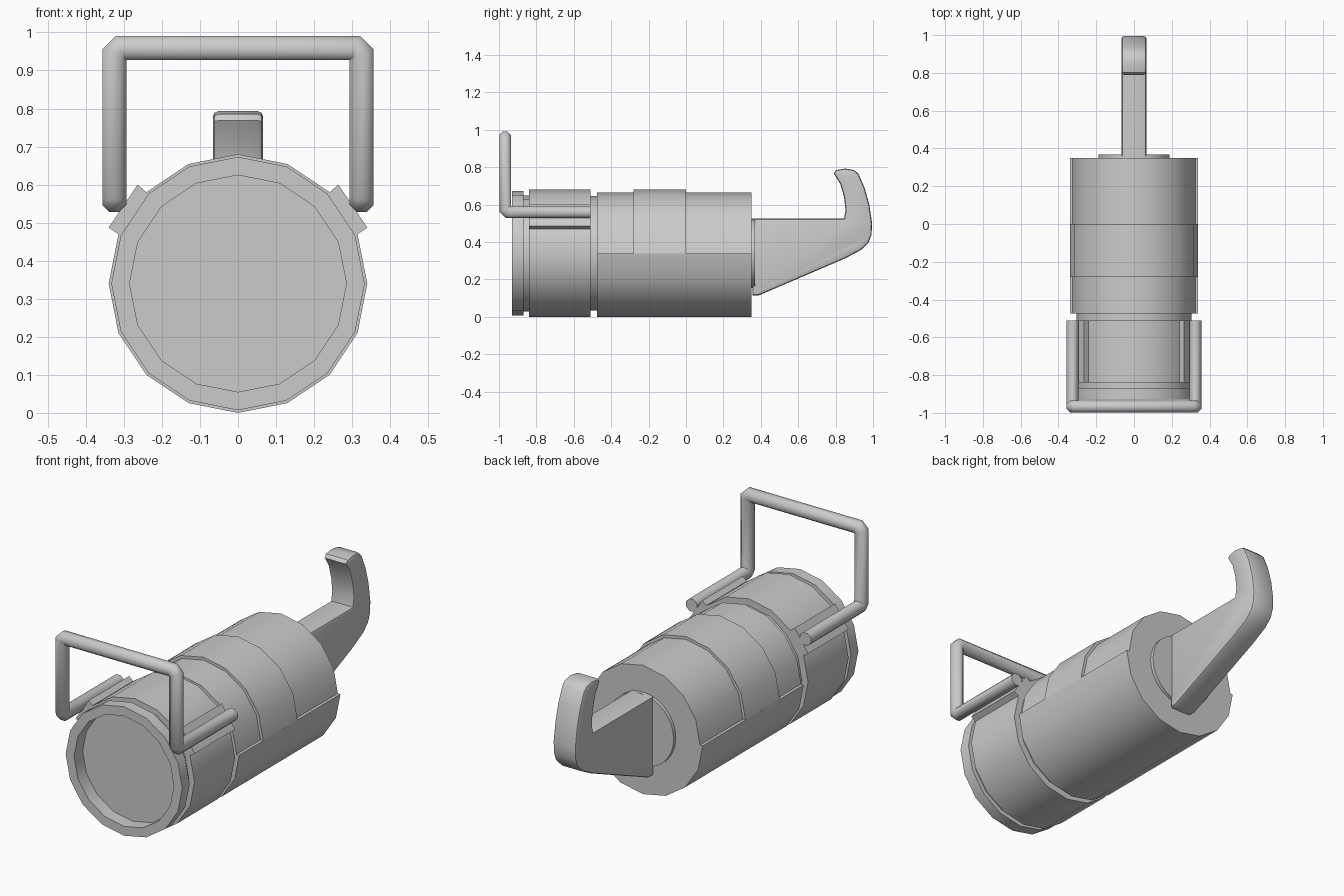
import bpy, bmesh
from math import sin, cos, pi, radians
from mathutils import Vector

if "Cube" in bpy.data.objects:
    bpy.data.objects.remove(bpy.data.objects["Cube"])

CZ = 0.34  # height of the barrel axis


def finish(ob, angle=30):
    bpy.ops.object.select_all(action='DESELECT')
    ob.select_set(True)
    bpy.context.view_layer.objects.active = ob
    bpy.ops.object.shade_smooth_by_angle(angle=radians(angle))


def skin_rings(name, rings, angle=30):
    """Bridge closed rings of points and cap both ends."""
    bm = bmesh.new()
    loops = [[bm.verts.new(p) for p in r] for r in rings]
    n = len(loops[0])
    for a, b in zip(loops, loops[1:]):
        for i in range(n):
            j = (i + 1) % n
            bm.faces.new((a[i], a[j], b[j], b[i]))
    bm.faces.new(loops[0])
    bm.faces.new(loops[-1])
    bmesh.ops.recalc_face_normals(bm, faces=bm.faces)
    me = bpy.data.meshes.new(name)
    bm.to_mesh(me)
    bm.free()
    ob = bpy.data.objects.new(name, me)
    bpy.context.collection.objects.link(ob)
    finish(ob, angle)
    return ob


def circle(y, r, n=16):
    return [(r * cos(2 * pi * i / n), y, CZ + r * sin(2 * pi * i / n)) for i in range(n)]


def prism(name, xz, y0, y1):
    return skin_rings(name, [[(x, y, z) for x, z in xz] for y in (y0, y1)])


# Front tube with recessed face and grooves
profile = [(-.86, .285), (-.93, .285), (-.93, .333), (-.87, .333), (-.87, .31),
           (-.84, .31), (-.84, .34), (-.51, .34), (-.51, .305), (-.475, .305)]
skin_rings("front_tube", [circle(y, r) for y, r in profile])


# Rear barrel: full lower half, thinner upper half outside the middle band
def barrel_section(r_top):
    pts = [(r_top * cos(pi * i / 8), CZ + r_top * sin(pi * i / 8)) for i in range(9)]
    return pts + [(.34 * cos(pi * i / 8), CZ + .34 * sin(pi * i / 8)) for i in range(8, 17)]


thin, full = barrel_section(.325), barrel_section(.3399)
stations = [(-.475, thin), (-.28, thin), (-.28, full), (0, full), (0, thin), (.35, thin)]
skin_rings("rear_barrel", [[(x, y, z) for x, z in s] for y, s in stations])

# Rail blocks that hold the handle arms
for side, label in ((-1, "left"), (1, "right")):
    block = [(.235, .575), (.264, .6), (.34, .487), (.31, .467)]
    prism("rail_" + label, [(side * x, z) for x, z in block], -.84, -.51)

# Wire handle: octagonal section swept along a path with clipped corners
half = [Vector(p) for p in ((.325, -.51, .559), (.325, -.967, .559), (.325, -.967, .959))]
corners = half + [Vector((-p.x, p.y, p.z)) for p in reversed(half)]
path = [corners[0]]
for a, b, c in zip(corners, corners[1:], corners[2:]):
    path += [b + (a - b).normalized() * .016, b + (c - b).normalized() * .016]
path.append(corners[-1])
ring = [path[0] + Vector((.034 * cos(pi * (i + .5) / 4), 0, .034 * sin(pi * (i + .5) / 4)))
        for i in range(8)]
rings = [ring]
for k in range(1, len(path)):
    d = (path[k] - path[k - 1]).normalized()
    nxt = (path[k + 1] - path[k]).normalized() if k + 1 < len(path) else d
    nrm = (d + nxt).normalized()
    ring = [p + d * ((path[k] - p).dot(nrm) / d.dot(nrm)) for p in ring]
    rings.append(ring)
skin_rings("wire_handle", rings, 50)

# Round mounting plate at the back
skin_rings("hook_plate", [circle(.345, .187, 32), circle(.368, .187, 32)])

# Hook with braced arm: side outline with a triangular opening
outline = [(.355, .525), (.845, .525), (.853, .57), (.845, .64), (.825, .71), (.79, .768),
           (.803, .785), (.85, .793), (.9, .785), (.922, .765), (.955, .69), (.98, .6),
           (.995, .5), (.992, .44), (.975, .395), (.935, .357), (.85, .312),
           (.39, .115), (.355, .115)]
opening = [(.382, .368), (.382, .182), (.84, .368)]
cu = bpy.data.curves.new("hook", 'CURVE')
cu.dimensions = '2D'
cu.fill_mode = 'BOTH'
for pts in (outline, opening):
    sp = cu.splines.new('POLY')
    sp.points.add(len(pts) - 1)
    for p, (y, z) in zip(sp.points, pts):
        p.co = (y, z, 0, 1)
    sp.use_cyclic_u = True
cu.extrude = .052
cu.bevel_depth = .014
cu.bevel_resolution = 1
cu.offset = -.014
hook = bpy.data.objects.new("hook", cu)
hook.rotation_euler = (pi / 2, 0, pi / 2)
bpy.context.collection.objects.link(hook)
bpy.ops.object.select_all(action='DESELECT')
hook.select_set(True)
bpy.context.view_layer.objects.active = hook
bpy.ops.object.convert(target='MESH')
hook = bpy.context.object
bm = bmesh.new()
bm.from_mesh(hook.data)
bmesh.ops.remove_doubles(bm, verts=bm.verts, dist=.0005)
bmesh.ops.recalc_face_normals(bm, faces=bm.faces)
bm.to_mesh(hook.data)
bm.free()
finish(hook, 35)
